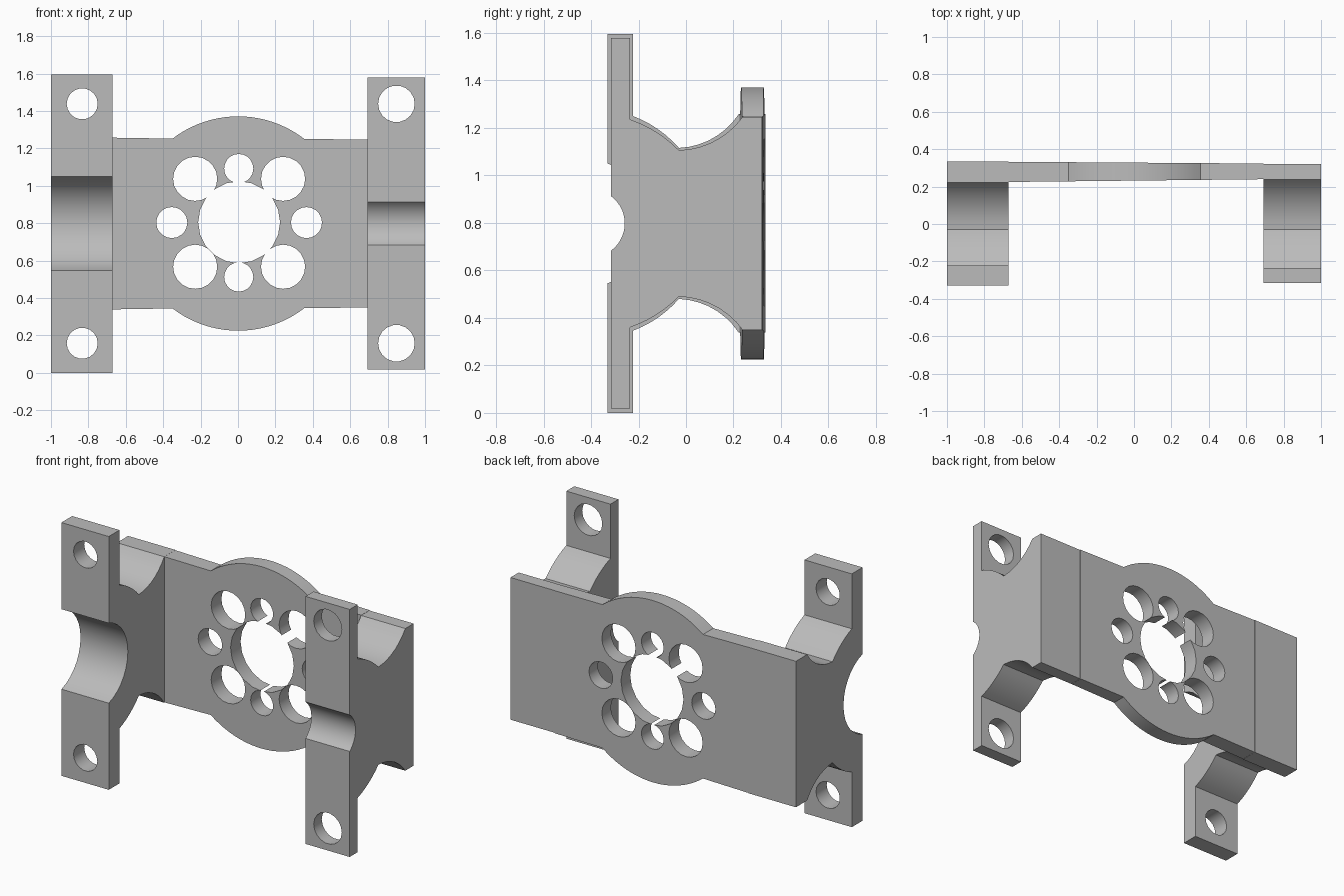
import bpy, bmesh, math
from mathutils import Vector

cube = bpy.data.objects.get("Cube")
if cube:
    bpy.data.objects.remove(cube, do_unlink=True)

grey = bpy.data.materials.new("plain grey")
grey.use_nodes = True
colour = (0.5, 0.5, 0.5, 1)
grey.diffuse_color = colour
grey.node_tree.nodes["Principled BSDF"].inputs["Base Color"].default_value = colour

MID = 0.798  # height of the symmetry line


def arc(p, q, sag, n):
    """Circular arc from p to q, bulging left of the direction by sag."""
    p, q = Vector(p), Vector(q)
    d = q - p
    c = d.length
    d.normalize()
    left = Vector((-d.y, d.x))
    a = 2 * math.atan(2 * sag / c)
    r = c / 2 / math.sin(a)
    pts = []
    for i in range(n + 1):
        t = a * (2 * i / n - 1)
        pts.append(tuple((p + q) / 2 + d * r * math.sin(t)
                         + left * r * (math.cos(t) - math.cos(a))))
    return pts


def prism(name, ring_a, ring_b):
    """Closed solid between two matching rings of 3D points."""
    bm = bmesh.new()
    a = [bm.verts.new(v) for v in ring_a]
    b = [bm.verts.new(v) for v in ring_b]
    n = len(a)
    bm.faces.new(a)
    bm.faces.new(b)
    for i in range(n):
        j = (i + 1) % n
        bm.faces.new((a[i], a[j], b[j], b[i]))
    bmesh.ops.recalc_face_normals(bm, faces=bm.faces[:])
    mesh = bpy.data.meshes.new(name)
    bm.to_mesh(mesh)
    bm.free()
    mesh.materials.append(grey)
    obj = bpy.data.objects.new(name, mesh)
    bpy.context.collection.objects.link(obj)
    return obj


def drill(obj, holes, sides=18):
    """Cut round holes (x, z, radius) along y, then smooth the curves."""
    bpy.ops.object.select_all(action='DESELECT')
    bpy.context.view_layer.objects.active = obj
    obj.select_set(True)
    for x, z, r in holes:
        turn = [2 * math.pi * i / sides for i in range(sides)]
        rings = [[(x + r * math.cos(t), y, z + r * math.sin(t)) for t in turn]
                 for y in (-1, 1)]
        cutter = prism("hole_cutter", *rings)
        cutter.hide_render = True
        mod = obj.modifiers.new("hole", 'BOOLEAN')
        mod.operation = 'DIFFERENCE'
        mod.solver = 'EXACT'
        mod.object = cutter
        bpy.ops.object.modifier_apply(modifier=mod.name)
        bpy.data.objects.remove(cutter, do_unlink=True)
    bpy.ops.object.shade_smooth_by_angle(angle=math.radians(30))


def bracket(name, x0, x1, front, back, top, foot, waist, inner, rear, web,
            notch, depth, hole_x, hole_r):
    """End bracket: two drilled feet, a waisted web and a round front notch."""
    half = [(front, notch), (front, top), (back, top)]
    half += arc((back, foot), (-0.03, waist), 0.0145, 6)
    half += arc((-0.03, waist), (inner, web), -0.035, 7)[1:]
    half += [(rear, web)]
    loop = half + [(y, -z) for y, z in reversed(half)]
    loop += arc((front, -notch), (front, notch), -depth, 14)[1:-1]
    rings = [[(x, y, MID + z) for y, z in loop] for x in (x0, x1)]
    drill(prism(name, *rings),
          [(hole_x, MID + s * 0.64, hole_r) for s in (-1, 1)])


# End brackets
bracket("right_bracket", -1, -0.67, -0.33, -0.223, 0.798, 0.452, 0.318,
        0.222, 0.334, 0.46, 0.252, 0.19, -0.833, 0.083)
bracket("left_bracket", 0.692, 1, -0.316, -0.236, 0.78, 0.438, 0.308,
        0.238, 0.32, 0.448, 0.115, 0.058, 0.847, 0.098)

# Centre plate, slightly tapered, with a round bulge above and below
edge = [(-0.67, 0.459)] + arc((-0.35, 0.454), (0.355, 0.452), 0.12, 20)
edge += [(0.692, 0.449)]
outline = edge + [(x, -z) for x, z in reversed(edge)]
inside = [(x, 0.232 + 0.011 * x, MID + z) for x, z in outline]
outside = [(x, 0.328 - 0.007 * x, MID + z) for x, z in outline]
plate = prism("centre_plate", inside, outside)

# Bore, four large holes and four small holes
holes = [(0.006, 0.805, 0.219)]
holes += [(sx * 0.235 + 0.006, 0.802 + sz * 0.235, 0.118)
          for sx in (-1, 1) for sz in (-1, 1)]
holes += [(0.004, 0.802 + s * 0.29, 0.078) for s in (-1, 1)]
holes += [(0.006 + s * 0.36, 0.803, 0.083) for s in (-1, 1)]
drill(plate, holes, 20)
